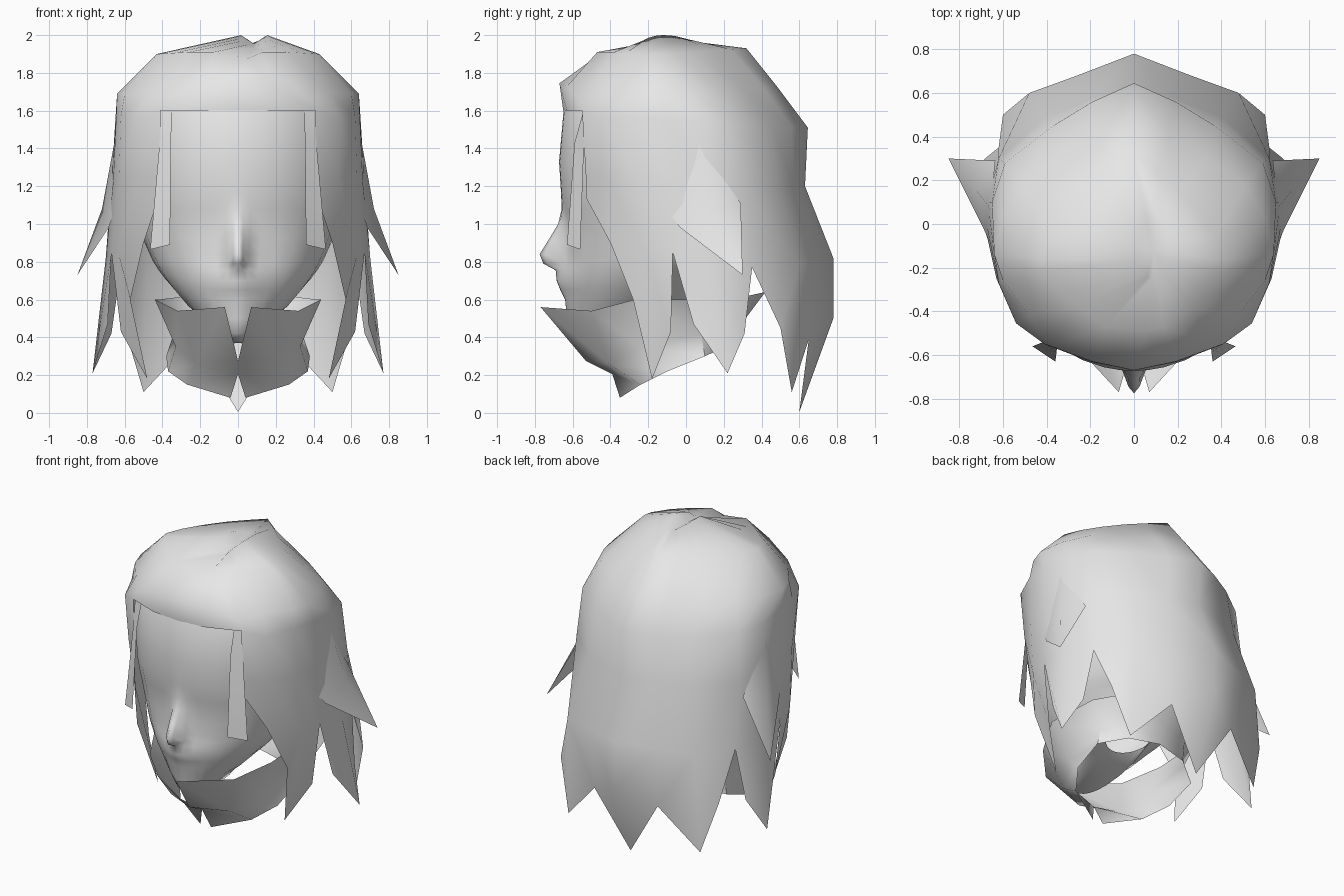
import bpy, bmesh, math

cube = bpy.data.objects.get("Cube")
if cube:
    bpy.data.objects.remove(cube, do_unlink=True)

grey = bpy.data.materials.new("plain_grey")
grey.use_nodes = True
grey.diffuse_color = (0.8, 0.8, 0.8, 1)
grey.node_tree.nodes["Principled BSDF"].inputs["Base Color"].default_value = (0.8, 0.8, 0.8, 1)


def build(name, faces, angle=60):
    """Make one object from faces given as corner points, welding shared corners."""
    bm = bmesh.new()
    for face in faces:
        pts = []
        for p in face:
            if p not in pts:
                pts.append(p)
        if len(pts) > 2:
            bm.faces.new([bm.verts.new(p) for p in pts])
    bmesh.ops.remove_doubles(bm, verts=bm.verts, dist=0.0005)
    bmesh.ops.recalc_face_normals(bm, faces=bm.faces)
    mesh = bpy.data.meshes.new(name)
    bm.to_mesh(mesh)
    bm.free()
    mesh.materials.append(grey)
    obj = bpy.data.objects.new(name, mesh)
    bpy.context.collection.objects.link(obj)
    bpy.ops.object.select_all(action='DESELECT')
    obj.select_set(True)
    bpy.context.view_layer.objects.active = obj
    bpy.ops.object.shade_smooth_by_angle(angle=math.radians(angle))


def flip(faces, s):
    return [[(s * x, y, z) for x, y, z in f] for f in faces]


def both(faces):
    return flip(faces, 1) + flip(faces, -1)


def bridge(a, b, start=0):
    """Quads between two rows of points."""
    return [[a[i], a[i + 1], b[i + 1], b[i]] for i in range(start, len(a) - 1)]


def half_ring(angles, zf, zb, w, yf, yb):
    """Half an ellipse from the front (0 degrees) to the back (180), tilted from zf to zb."""
    pts = []
    for d in angles:
        c, s = math.cos(math.radians(d)), math.sin(math.radians(d))
        if d in (0, 180):
            s = 0.0
        pts.append((w * s, (yf + yb) / 2 - c * (yb - yf) / 2, zf + (zb - zf) * (1 - c) / 2))
    return pts


# Head: stacked half rings with nose and mouth bumps, jaw and open neck
head_angles = [0, 3, 7, 14, 24, 36, 50, 70, 90, 120, 150, 180]
nose_fall = [1, 0.8, 0.2] + [0] * 9
mouth_fall = [1, 0.97, 0.85, 0.5, 0.15] + [0] * 7
# front z, back z, half width, front y, back y, nose depth, mouth depth
head_rows = [
    (1.72, 1.72, 0.49, -0.59, 0.40, 0, 0),
    (1.60, 1.60, 0.58, -0.648, 0.45, 0, 0),
    (1.33, 1.33, 0.58, -0.672, 0.45, 0, 0),
    (1.17, 1.17, 0.57, -0.662, 0.42, 0, 0),
    (1.08, 1.10, 0.555, -0.648, 0.40, 0.01, 0),
    (1.00, 1.04, 0.54, -0.632, 0.38, 0.045, 0),
    (0.92, 0.98, 0.515, -0.63, 0.36, 0.095, 0),
    (0.84, 0.92, 0.485, -0.63, 0.33, 0.145, 0),
    (0.79, 0.88, 0.465, -0.63, 0.30, 0.11, 0.015),
    (0.755, 0.85, 0.45, -0.63, 0.28, 0.02, 0.04),
    (0.70, 0.81, 0.42, -0.63, 0.25, 0, 0.055),
    (0.65, 0.78, 0.39, -0.625, 0.22, 0, 0.04),
    (0.60, 0.75, 0.355, -0.615, 0.20, 0, 0.025),
    (0.50, 0.70, 0.28, -0.605, 0.18, 0, 0.025),
    (0.42, 0.66, 0.20, -0.59, 0.16, 0, 0.01),
    (0.37, 0.62, 0.16, -0.54, 0.15, 0, 0),
    (0.52, 0.60, 0.15, -0.20, 0.15, 0, 0),
]
rings = []
for *ring, nose, mouth in head_rows:
    rings.append([(x, y - nose * n - mouth * m, z) for (x, y, z), n, m in
                  zip(half_ring(head_angles, *ring), nose_fall, mouth_fall)])
faces = []
for a, b in zip(rings, rings[1:]):
    faces += bridge(a, b)
build("head", both(faces), 80)

# Hair shell: angular crown, fringe, and pointed locks around the bottom edge
crown_row = [(0, -0.49, 1.88), (0.13, -0.47, 1.91), (0.26, -0.38, 1.91), (0.34, -0.32, 1.905),
             (0.42, -0.22, 1.90), (0.43, -0.16, 1.90), (0.38, -0.06, 1.905), (0.30, 0.05, 1.91),
             (0.20, 0.15, 1.92), (0.10, 0.24, 1.925), (0, 0.32, 1.93)]
brow_row = [(0, -0.67, 1.745), (0.19, -0.63, 1.73), (0.38, -0.56, 1.66), (0.48, -0.42, 1.69),
            (0.60, -0.26, 1.69), (0.64, -0.14, 1.69), (0.60, 0.03, 1.70), (0.51, 0.18, 1.71),
            (0.34, 0.30, 1.715), (0.16, 0.41, 1.72), (0, 0.48, 1.73)]
fringe_row = [(0, -0.65, 1.60), (0.20, -0.63, 1.60), (0.41, -0.55, 1.60), (0.54, -0.455, 1.56),
              (0.62, -0.27, 1.57), (0.645, -0.10, 1.56), (0.65, 0.10, 1.54), (0.59, 0.28, 1.53),
              (0.37, 0.45, 1.52), (0.19, 0.56, 1.51), (0, 0.645, 1.51)]
ear_row = [(0.41, -0.53, 1.25), (0.53, -0.43, 1.25), (0.63, -0.25, 1.24), (0.66, -0.08, 1.23),
           (0.67, 0.10, 1.22), (0.62, 0.30, 1.21), (0.40, 0.49, 1.20), (0.20, 0.57, 1.20),
           (0, 0.63, 1.20)]
base = [(0.42, -0.53, 1.14), (0.50, -0.40, 0.90), (0.635, -0.22, 0.85), (0.67, -0.07, 0.85),
        (0.70, 0.13, 0.82), (0.62, 0.35, 0.77), (0.48, 0.60, 0.78), (0.26, 0.68, 0.80),
        (0, 0.78, 0.82)]
# each lock: base index of its left corner, left kink, tip, right kink
locks = [
    (1, (0.57, -0.28, 0.60), (0.48, -0.18, 0.18), (0.62, -0.08, 0.43)),
    (3, (0.69, 0.04, 0.47), (0.77, 0.22, 0.21), (0.67, 0.31, 0.42)),
    (5, (0.60, 0.50, 0.45), (0.50, 0.56, 0.11), (0.24, 0.65, 0.39)),
]
lower = bridge(brow_row, fringe_row) + bridge(fringe_row[2:], ear_row) + bridge(ear_row, base)
for i, left, tip, right in locks:
    lower += [[base[i], left, tip, base[i + 1]], [base[i + 1], tip, right, base[i + 2]]]
ridge = (0, 0.78, 0.50)
notch = locks[2][3]
lower += [[base[7], notch, ridge, base[8]], [notch, (0, 0.60, 0.005), ridge]]

faces = both(lower)
part = (0.085, -0.13, 1.955)
lobe_angles = [0, 18, 37, 51, 70, 84, 101, 118, 138, 161, 180]
for s in (1, -1):
    # the parting runs off centre, with a raised lobe on each side
    row = flip([crown_row], s)[0]
    row[0] = (0.05, -0.49, 1.875)
    crown = []
    for x, y, z in half_ring(lobe_angles, 1.93, 1.955, 0.07, -0.25, 0.02):
        crown.append((part[0] + s * x, y, z + (2.0 - z) * x / 0.07))
    faces += bridge([part] * len(crown), crown) + bridge(crown, row)
    faces += bridge(row, flip([brow_row], s)[0])
build("hair", faces, 65)

# Flaps flaring from the sides of the hair into a point
root, front, kink = (0.657, 0.07, 1.42), (0.635, -0.14, 1.12), (0.685, -0.03, 0.98)
bulge, tip, back = (0.72, 0.15, 1.08), (0.85, 0.30, 0.73), (0.635, 0.29, 1.11)
flap = [[root, front, kink, bulge], [kink, tip, bulge], [bulge, tip, back], [root, bulge, back]]
# Flat strands hanging beside the face
strand = bridge([(0.35, -0.54, 1.61), (0.355, -0.59, 1.43), (0.36, -0.63, 0.89)],
                [(0.41, -0.53, 1.60), (0.415, -0.54, 1.43), (0.465, -0.56, 0.865)])
for s, side in ((1, "left"), (-1, "right")):
    build(side + "_hair_flap", flip(flap, s), 80)
    build(side + "_face_strand", flip(strand, s), 40)

# Collar: flared band, open at the front and higher at the back
collar_top = [(0.07, -0.77, 0.56), (0.32, -0.50, 0.54), (0.44, -0.27, 0.60),
              (0.42, 0.10, 0.60), (0.25, 0.33, 0.62), (0, 0.42, 0.64)]
collar_mid = [(0, -0.53, 0.275), (0.22, -0.41, 0.26), (0.33, -0.24, 0.35),
              (0.34, 0.08, 0.42), (0.20, 0.25, 0.46), (0, 0.30, 0.48)]
collar_low = [(0.04, -0.35, 0.08), (0.27, -0.24, 0.15), (0.37, -0.10, 0.22),
              (0.38, 0.10, 0.30), (0.22, 0.21, 0.35), (0, 0.25, 0.37)]
throat = (0, -0.39, 0.205)
front_fold = [[collar_mid[0], collar_mid[1], throat],
              [throat, collar_mid[1], collar_low[1], collar_low[0]]]
build("collar", both(bridge(collar_top, collar_mid) + bridge(collar_mid, collar_low, 1)
                     + front_fold), 45)
